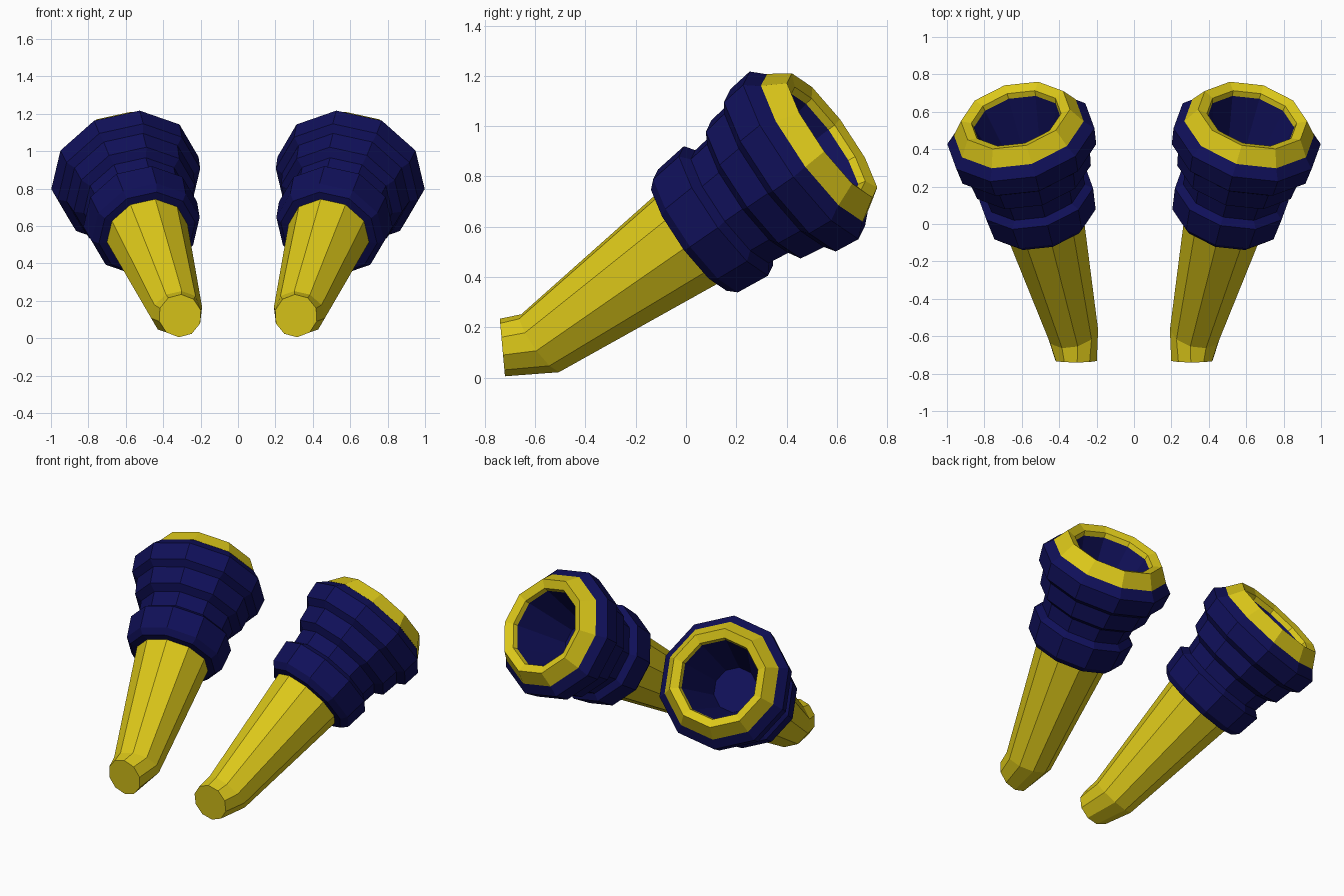
import bpy, bmesh, math
from mathutils import Vector

if "Cube" in bpy.data.objects:
    bpy.data.objects.remove(bpy.data.objects["Cube"])

SIDES = 10
MOUTH = Vector((0.63, 0.565, 0.952))      # centre of the open end
NECK = Vector((0.328, -0.58, 0.137))      # centre of the narrow end
AXIS = (MOUTH - NECK).normalized()
ROLL = math.radians(-3)


def material(name, rgb):
    m = bpy.data.materials.new(name)
    m.diffuse_color = (*rgb, 1)
    m.use_nodes = True
    m.node_tree.nodes["Principled BSDF"].inputs["Base Color"].default_value = m.diffuse_color
    return m


GOLD = material("gold", (0.72, 0.58, 0.01))
NAVY = material("navy", (0.005, 0.005, 0.1))


def ring(centre, axis, radius):
    """Points of a ten-sided ring around an axis, one corner near the top."""
    up = (Vector((0, 0, 1)) - axis * axis.z).normalized()
    side = axis.cross(up)
    pts = []
    for i in range(SIDES):
        a = 2 * math.pi * i / SIDES + ROLL
        pts.append(centre + radius * (up * math.cos(a) + side * math.sin(a)))
    return pts


def on_axis(profile):
    return [ring(MOUTH + AXIS * t, AXIS, r) for t, r in profile]


def loft(name, rings, mat, closed_loop=False):
    """Skin rings together, cap the ends, mirror to the other side."""
    bm = bmesh.new()
    loops = [[bm.verts.new(p) for p in r] for r in rings]
    pairs = list(zip(loops, loops[1:]))
    if closed_loop:
        pairs.append((loops[-1], loops[0]))
    else:
        bm.faces.new(loops[0])
        bm.faces.new(loops[-1])
    for a, b in pairs:
        for i in range(SIDES):
            j = (i + 1) % SIDES
            bm.faces.new((a[i], a[j], b[j], b[i]))
    bmesh.ops.recalc_face_normals(bm, faces=bm.faces)
    me = bpy.data.meshes.new(name)
    bm.to_mesh(me)
    bm.free()
    me.materials.append(mat)
    ob = bpy.data.objects.new(name, me)
    bpy.context.collection.objects.link(ob)
    ob.modifiers.new("other_side", 'MIRROR').use_mirror_merge = False
    return ob


# Tapered handle with a bent, front-facing tip
tip = ring(Vector((0.31, -0.73, 0.12)), Vector((0, 1, 0.09)).normalized(), 0.115)
handle = [tip, ring(NECK, AXIS, 0.14)] + on_axis([(-0.66, 0.225)])
loft("handle", handle, GOLD)

# Stepped cup: outer bands, then the hollow bowl inside
loft("cup", on_axis([
    (-0.69, 0.215), (-0.685, 0.265), (-0.65, 0.297), (-0.51, 0.313),
    (-0.48, 0.273), (-0.39, 0.285), (-0.36, 0.333), (-0.255, 0.35),
    (-0.225, 0.392), (-0.12, 0.405), (-0.067, 0.355),
    (-0.03, 0.24), (-0.36, 0.137)]), NAVY)

# Bevelled rim around the mouth
loft("rim", on_axis([(-0.067, 0.357), (0.02, 0.30), (0.0, 0.247), (-0.03, 0.24)]),
     GOLD, closed_loop=True)
